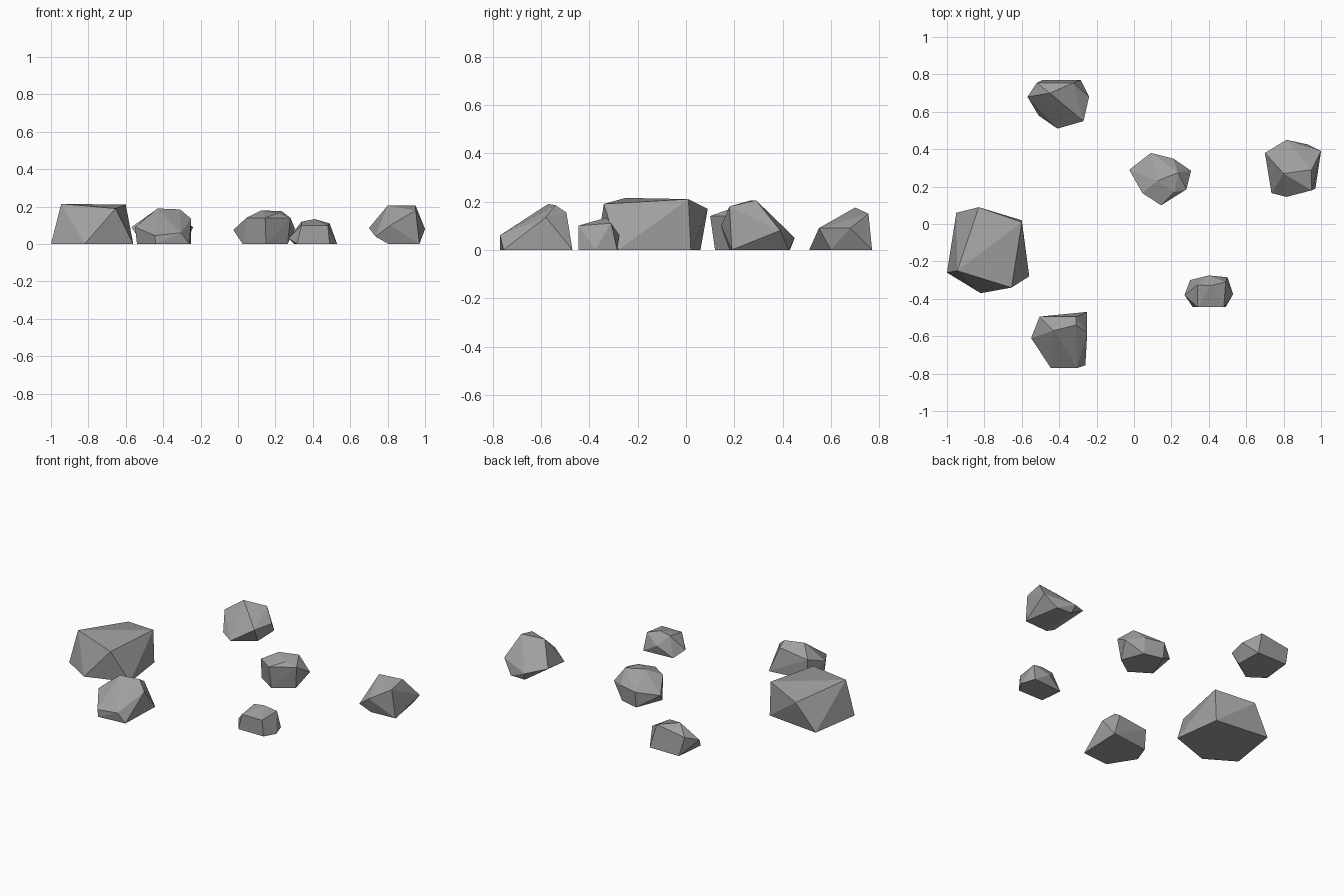
import bpy
import bmesh
from math import radians

default_cube = bpy.data.objects.get("Cube")
if default_cube:
    bpy.data.objects.remove(default_cube, do_unlink=True)


def make_material(name, value):
    material = bpy.data.materials.new(name)
    material.use_nodes = True
    color = (value, value, value, 1)
    material.diffuse_color = color
    material.node_tree.nodes["Principled BSDF"].inputs["Base Color"].default_value = color
    return material


stone = make_material("grey_stone", .35)


def make_rock(name, crown, girdle, footprint):
    """Wrap a faceted convex stone around its crown, girdle and ground outline."""
    bm = bmesh.new()
    ground = [(x, y, 0) for x, y in footprint]
    for corner in crown + girdle + ground:
        bm.verts.new(corner)
    hull = bmesh.ops.convex_hull(bm, input=bm.verts[:])
    unused = set(hull["geom_interior"] + hull["geom_unused"])
    loose = [item for item in unused if isinstance(item, bmesh.types.BMVert)]
    bmesh.ops.delete(bm, geom=loose, context="VERTS")

    # Merge nearly coplanar triangles into broad chiselled facets
    bmesh.ops.dissolve_limit(bm, angle_limit=radians(3),
                             verts=bm.verts[:], edges=bm.edges[:])
    bmesh.ops.recalc_face_normals(bm, faces=bm.faces[:])
    mesh = bpy.data.meshes.new(name)
    bm.to_mesh(mesh)
    bm.free()
    mesh.materials.append(stone)
    rock = bpy.data.objects.new(name, mesh)
    bpy.context.collection.objects.link(rock)
    return rock


# Largest boulder with a broad sloping top
make_rock(
    "large_boulder",
    crown=[(-.945, -.25, .215), (-.6, .01, .21), (-.655, -.34, .19), (-.83, .09, .17)],
    girdle=[],
    footprint=[(-1, -.26), (-.82, -.37), (-.56, -.28), (-.6, .02), (-.95, .06)],
)

# Wedge-shaped rock at the back
make_rock(
    "back_rock",
    crown=[(-.45, .7, .175), (-.325, .755, .15), (-.52, .755, .12)],
    girdle=[(-.57, .68, .09), (-.24, .68, .09), (-.27, .55, .09)],
    footprint=[(-.41, .51), (-.51, .58), (-.49, .77), (-.285, .77), (-.28, .6)],
)

# Rock on the far side with an overhanging girdle
make_rock(
    "side_rock",
    crown=[(.8, .27, .205), (.95, .29, .205), (.95, .18, .18)],
    girdle=[(1, .39, .08), (.7, .38, .085), (.815, .45, .05),
            (.815, .145, .1), (.735, .165, .04)],
    footprint=[(.805, .18), (.97, .19), (.93, .425), (.83, .43)],
)

# Rounded rock near the middle
make_rock(
    "middle_rock",
    crown=[(.125, .23, .18), (.235, .275, .175), (.215, .17, .165)],
    girdle=[(-.025, .29, .075), (.305, .285, .08), (.28, .185, .14),
            (.145, .1, .14), (.045, .165, .14), (.09, .38, .1), (.21, .35, .1)],
    footprint=[(.025, .2), (.15, .12), (.265, .2), (.21, .34), (.09, .37)],
)

# Smallest stone with a flat front
make_rock(
    "small_stone",
    crown=[(.34, -.325, .12), (.41, -.33, .133), (.49, -.31, .11)],
    girdle=[(.34, -.445, .1), (.48, -.445, .1), (.4, -.275, .06), (.27, -.38, .03)],
    footprint=[(.315, -.445), (.49, -.445), (.53, -.375), (.5, -.285), (.3, -.3)],
)

# Front rock with a steep sloping face
make_rock(
    "front_rock",
    crown=[(-.43, -.57, .19), (-.31, -.54, .185), (-.31, -.495, .155),
           (-.25, -.58, .135), (-.505, -.495, .13)],
    girdle=[(-.55, -.61, .09), (-.445, -.77, .045), (-.305, -.77, .06)],
    footprint=[(-.25, -.47), (-.26, -.755), (-.44, -.77), (-.54, -.61), (-.5, -.5)],
)
